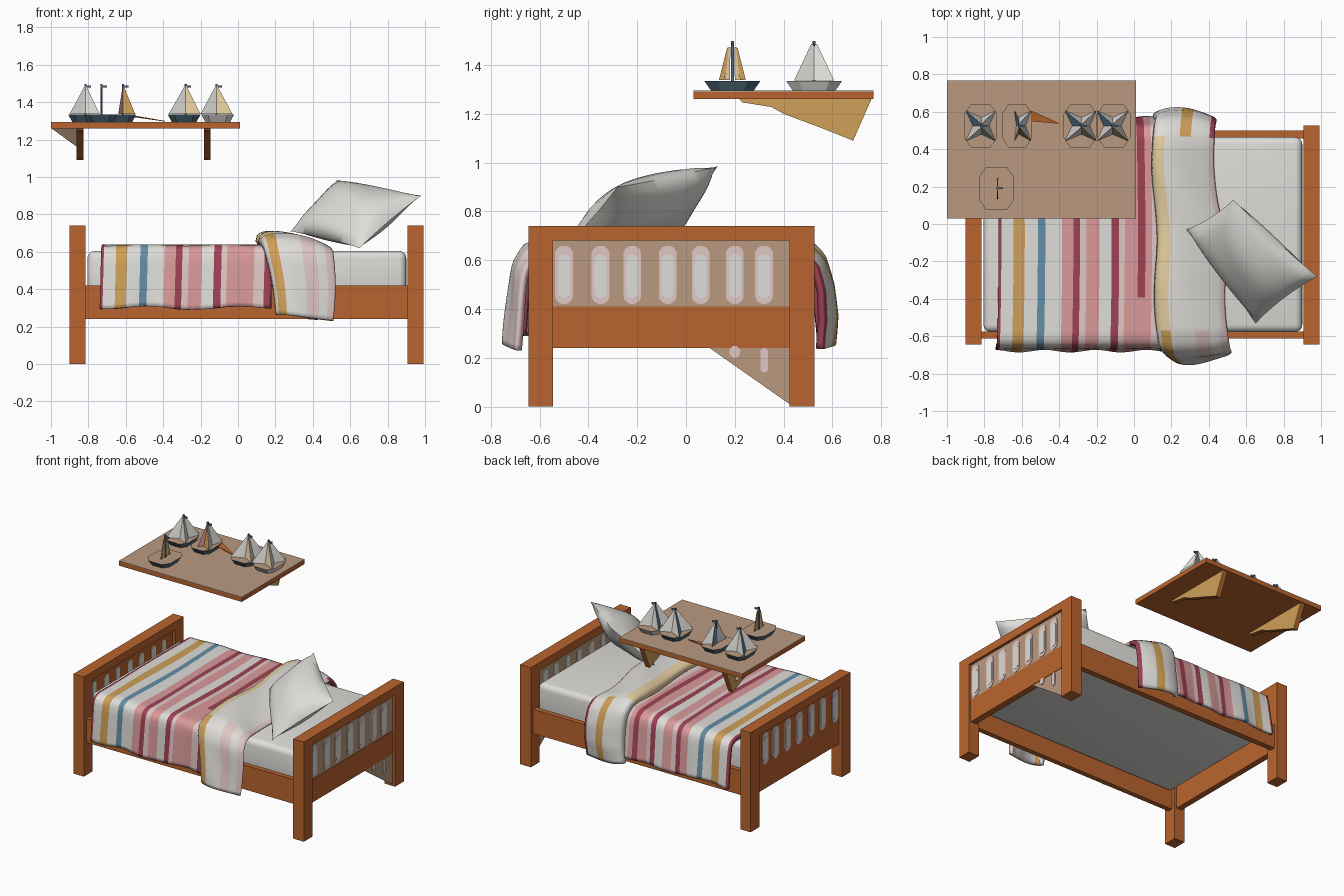
import bpy, bmesh, math
from mathutils import Vector as V

if "Cube" in bpy.data.objects:
    bpy.data.objects.remove(bpy.data.objects["Cube"])

# ---------- flat colours (sRGB bytes turned into linear) ----------
def mat(name, *rgb):
    m = bpy.data.materials.new(name)
    m.diffuse_color = [((c / 255 + 0.055) / 1.055) ** 2.4 for c in rgb] + [1]
    m.use_nodes = True
    m.node_tree.nodes["Principled BSDF"].inputs["Base Color"].default_value = m.diffuse_color
    return m

ORANGE = mat("orange_wood", 186, 100, 46)
TAN = mat("tan_wood", 186, 154, 128)
WHITE = mat("white_cloth", 224, 222, 217)
PINK = mat("pink", 218, 154, 154)
BLUSH = mat("pale_pink", 224, 200, 198)
RED = mat("dark_red", 158, 66, 84)
MUSTARD = mat("mustard", 207, 160, 88)
BLUE = mat("blue", 100, 142, 166)
SLATE = mat("slate_blue", 80, 106, 122)
CREAM = mat("cream", 228, 206, 160)

# ---------- helpers ----------
def finish(name, bm, mats, smooth=None, fix=True):
    if fix:
        bmesh.ops.recalc_face_normals(bm, faces=bm.faces)
    me = bpy.data.meshes.new(name)
    bm.to_mesh(me)
    bm.free()
    for m in mats:
        me.materials.append(m)
    ob = bpy.data.objects.new(name, me)
    bpy.context.collection.objects.link(ob)
    if smooth:
        bpy.ops.object.select_all(action='DESELECT')
        ob.select_set(True)
        bpy.context.view_layer.objects.active = ob
        bpy.ops.object.shade_smooth_by_angle(angle=math.radians(smooth))
    return ob

def box(name, x0, x1, y0, y1, z0, z1, m):
    bm = bmesh.new()
    bmesh.ops.create_cube(bm, size=1)
    for v in bm.verts:
        v.co = ((x0 + x1) / 2 + v.co.x * (x1 - x0), (y0 + y1) / 2 + v.co.y * (y1 - y0),
                (z0 + z1) / 2 + v.co.z * (z1 - z0))
    return finish(name, bm, [m])

def prism(name, pts, vec, m):
    bm = bmesh.new()
    f = bm.faces.new([bm.verts.new(p) for p in pts])
    r = bmesh.ops.extrude_face_region(bm, geom=[f], use_keep_orig=True)
    bmesh.ops.translate(bm, vec=vec, verts=[v for v in r["geom"] if isinstance(v, bmesh.types.BMVert)])
    return finish(name, bm, [m])

def sheet(name, us, ns, pos, col, thick):
    """Cloth grid: us across the bed length, ns steps over the bed width."""
    mats = [WHITE, PINK, BLUSH, RED, MUSTARD, BLUE, CREAM]
    bm = bmesh.new()
    g = [[bm.verts.new(pos(u, j / ns)) for j in range(ns + 1)] for u in us]
    for i in range(len(us) - 1):
        for j in range(ns):
            f = bm.faces.new((g[i][j], g[i + 1][j], g[i + 1][j + 1], g[i][j + 1]))
            f.material_index = mats.index(col((us[i] + us[i + 1]) / 2, (j + .5) / ns))
    ob = finish(name, bm, mats, 50, fix=False)
    mod = ob.modifiers.new("thickness", 'SOLIDIFY')
    mod.thickness, mod.offset = thick, -1
    return ob

def along(pts, s):
    """Point at share s of a polyline's length."""
    ls = [math.dist(a, b) for a, b in zip(pts, pts[1:])]
    d = s * sum(ls)
    for a, b, l in zip(pts, pts[1:], ls):
        if d <= l + 1e-9:
            return V(a).lerp(V(b), d / l)
        d -= l
    return V(pts[-1])

def pick(bands, u):
    return next((m for end, m in bands if u < end), bands[-1][1])

def slot(name, face, d, y, z, r, h, t, m):
    """Thin upright capsule plate, half width r and half height h."""
    ring = []
    for i in range(16):
        a = 2 * math.pi * (i + .5) / 16
        ring.append((face, y + r * math.cos(a), z + r * math.sin(a) + math.copysign(h - r, math.sin(a))))
    prism(name, ring, (d * t, 0, 0), m)

# ---------- bed frame ----------
for end, x0, x1 in (("foot", -0.90, -0.815), ("head", 0.905, 0.993)):
    for side, y0, y1 in (("front", -0.645, -0.545), ("back", 0.425, 0.527)):
        box(f"{end}_{side}_post", x0, x1, y0, y1, 0, 0.68, ORANGE)
    box(f"{end}_top_bar", x0, x1, -0.645, 0.527, 0.68, 0.74, ORANGE)
    px0, px1 = x0 + 0.025, x1 - 0.02
    box(f"{end}_lower_rail", px0, px1 + 0.004, -0.545, 0.425, 0.24, 0.41, ORANGE)
    box(f"{end}_panel", px0, px1, -0.545, 0.425, 0.41, 0.68, TAN if end == "head" else ORANGE)
    # painted slots: pale pink rim and white centre outside, small white ones inside
    out, d = (px1, 1) if end == "head" else (px0, -1)
    inn = px0 if end == "head" else px1
    for k, y in enumerate((-0.50, -0.35, -0.22, -0.075, 0.06, 0.20, 0.32)):
        slot(f"{end}_slot_rim_{k}", out, d, y, 0.54, 0.037, 0.12, 0.003, BLUSH)
        slot(f"{end}_slot_centre_{k}", out, d, y, 0.535, 0.025, 0.09, 0.005, WHITE)
        slot(f"{end}_slot_inner_{k}", inn, -d, y, 0.54, 0.026, 0.105, 0.003, WHITE)
# loose tan wedge under the headboard rail, with stray slot marks
prism("head_corner_wedge", [(0.965, 0.09, 0.245), (0.965, 0.425, 0.245), (0.965, 0.425, 0.01)], (0.008, 0, 0), TAN)
slot("wedge_mark_short", 0.973, 1, 0.20, 0.225, 0.022, 0.024, 0.006, BLUSH)
slot("wedge_mark_long", 0.973, 1, 0.32, 0.19, 0.016, 0.05, 0.006, BLUSH)
box("front_side_rail", -0.82, 0.91, -0.612, -0.575, 0.24, 0.42, ORANGE)
box("back_side_rail", -0.82, 0.91, 0.458, 0.50, 0.24, 0.42, ORANGE)

# ---------- mattress ----------
mattress = box("mattress", -0.805, 0.90, -0.578, 0.465, 0.36, 0.605, WHITE)
bev = mattress.modifiers.new("soft_edges", 'BEVEL')
bev.width, bev.segments = 0.04, 4
mattress.data.shade_smooth()

# ---------- striped blanket ----------
BANDS = [(-0.725, RED), (-0.66, WHITE), (-0.60, MUSTARD), (-0.53, WHITE), (-0.49, BLUE), (-0.40, WHITE),
         (-0.34, PINK), (-0.305, RED), (-0.27, BLUSH), (-0.20, PINK), (-0.135, WHITE), (-0.095, RED),
         (-0.065, BLUSH), (0.005, PINK), (0.045, RED), (0.08, PINK), (0.135, BLUSH), (0.175, RED)]
COVER = [(-0.680, 0.30), (-0.673, 0.42), (-0.665, 0.55), (-0.655, 0.60), (-0.635, 0.625), (-0.60, 0.636),
         (0.46, 0.636), (0.505, 0.622), (0.53, 0.59), (0.54, 0.54), (0.555, 0.42), (0.57, 0.30)]

def cover_pos(x, s):
    y, z = along(COVER, s)
    hem = max(0, (0.6 - z) / 0.3)
    return (x + 0.016 * math.sin(math.pi * s), y + 0.007 * hem * math.sin(x * 23),
            z + 0.006 * hem * math.sin(x * 11 + 1) + 0.004 * math.sin(x * 15 + y * 6))

def cover_col(x, s):
    return PINK if 0.005 < x < 0.045 and s < 0.32 else pick(BANDS, x)

edges = [-0.74] + [e for e, m in BANDS]
us = sorted(edges + [(a + b) / 2 for a, b in zip(edges, edges[1:])])
sheet("striped_blanket", us, 72, cover_pos, cover_col, 0.028)

# ---------- turned-back fold of the blanket ----------
FOLD = [(-0.705, 0.262), (-0.695, 0.34), (-0.675, 0.48), (-0.66, 0.58), (-0.63, 0.63), (-0.57, 0.65),
        (0.42, 0.65), (0.48, 0.64), (0.525, 0.60), (0.555, 0.50), (0.57, 0.38), (0.565, 0.265)]
XL, XR = [0.20, 0.13, 0.11, 0.11, 0.10, 0.10], [0.51, 0.51, 0.49, 0.45, 0.43, 0.43]

def mix(vals, s):
    k = min(int(s * 5), 4)
    return vals[k] + (vals[k + 1] - vals[k]) * (s * 5 - k)

def fold_pos(t, s):
    p = along(FOLD, s)
    d = (along(FOLD, min(1, s + .03)) - along(FOLD, max(0, s - .03))).normalized()
    puff = 0.062 * math.sin(math.pi * t ** 0.55) ** 0.7 if 0 < t < 1 else 0
    puff *= min(1, 0.7 + s * 2, 0.7 + (1 - s) * 2)
    puff += 0.007 * math.sin(s * 19 + t * 5)
    y, z = p.x - d.y * puff, p.y + d.x * puff
    z -= 0.03 * t
    return mix(XL, s) + (mix(XR, s) - mix(XL, s)) * t + 0.012 * math.sin(s * 16), y, z

def fold_col(t, s):
    if s < 0.24:    # front drop
        return pick([(.06, WHITE), (.2, MUSTARD), (.55, WHITE), (.75, BLUSH), (.88, WHITE), (2, BLUSH)], t)
    if s > 0.78:    # back drop
        return pick([(.45, WHITE), (.62, MUSTARD), (.92, WHITE), (2, RED)], t)
    return pick([(.2, CREAM), (.92, WHITE), (2, BLUSH)], t)

sheet("blanket_fold", [i / 50 for i in range(51)], 80, fold_pos, fold_col, 0.03)

# ---------- pillow stretched between four corners ----------
A, B, C, D = V((0.53, 0.13, 0.985)), V((0.98, -0.28, 0.90)), V((0.65, -0.53, 0.62)), V((0.28, -0.03, 0.71))
up = (A - D).cross(B - A).normalized()
up = up if up.z > 0 else -up
bm = bmesh.new()
N = 20
for sgn, depth in ((1, 0.11), (-1, 0.10)):
    g = []
    for i in range(N + 1):
        for j in range(N + 1):
            a, b = i / N, j / N
            pa, pb = 4 * a * (1 - a), 4 * b * (1 - b)
            # sides pull in slightly between the corners
            u, v = a + (0.5 - a) * 0.04 * pb, b + (0.5 - b) * 0.05 * pa
            p = D.lerp(A, u).lerp(C.lerp(B, u), v)
            crease = 1 + 0.06 * math.sin(a * 9 + b * 4)
            g.append(bm.verts.new(p + up * sgn * depth * (pa * pb) ** 0.55 * crease))
    for i in range(N):
        for j in range(N):
            k = i * (N + 1) + j
            bm.faces.new((g[k], g[k + 1], g[k + N + 2], g[k + N + 1]))
bmesh.ops.remove_doubles(bm, verts=bm.verts, dist=0.0005)
finish("pillow", bm, [WHITE], 60)

# ---------- wall shelf and brackets ----------
box("shelf_board", -1, 0.01, 0.03, 0.768, 1.26, 1.29, ORANGE)
box("shelf_top", -1, 0.01, 0.03, 0.768, 1.29, 1.295, TAN)
CURVE = [(0.22, 1.26), (0.23, 1.247), (0.35, 1.228), (0.40, 1.20), (0.56, 1.14), (0.685, 1.09), (0.76, 1.26)]
for side, x in (("left", -0.86), ("right", -0.18)):
    prism(f"{side}_bracket", [(x, y, z) for y, z in CURVE], (0.03, 0, 0), ORANGE)
    for k, fx in enumerate((x - 0.003, x + 0.03)):
        prism(f"{side}_bracket_face_{k}", [(fx, y, z) for y, z in CURVE], (0.003, 0, 0), MUSTARD)
prism("bracket_wedge", [(-0.995, 0.60, 1.258), (-0.86, 0.66, 1.16), (-0.86, 0.60, 1.258)], (0, 0.004, 0), TAN)
prism("shelf_wedge", [(-0.56, 0.61, 1.325), (-0.56, 0.55, 1.32), (-0.39, 0.535, 1.296)], (0, 0, 0.004), ORANGE)

# ---------- toy sailboats ----------
def boat(k, x, y, mx, w, hull, sails, cloth=()):
    bm = bmesh.new()
    rings = []
    for z, s in ((1.295, 0.76), (1.335, 1.0)):
        rings.append([bm.verts.new((x + s * w * a, y + s * 0.115 * b, z)) for a, b in
                      ((.6, -1), (1, -.55), (1, .55), (.6, 1), (-.6, 1), (-1, .55), (-1, -.55), (-.6, -1))])
    for i in range(8):
        j = (i + 1) % 8
        bm.faces.new((rings[0][i], rings[0][j], rings[1][j], rings[1][i]))
    bm.faces.new(rings[0])
    bm.faces.new(rings[1]).material_index = 1
    finish(f"boat_hull_{k}", bm, [hull, TAN])
    box(f"boat_mast_{k}", mx - .006, mx + .006, y - .006, y + .006, 1.33, 1.498, SLATE)
    box(f"boat_pennant_{k}", mx, mx + .03, y - .004, y + .004, 1.478, 1.49, SLATE)
    if not sails:   # thin fore-and-aft sails: cream near the mast, mustard outside
        for d in (-1, 1):
            for part, a, b, m in (("inner", .010, .030, CREAM), ("outer", .032, .055, MUSTARD)):
                prism(f"boat_{part}_sail_{k}", [(mx - .002, y + d * a, 1.338), (mx - .002, y + d * b, 1.338),
                      (mx - .002, y + d * (a * .3 + .012), 1.47), (mx - .002, y + d * .008, 1.475)], (.004, 0, 0), m)
        return
    # four-cornered sail tent with slightly hollow sides
    x0, x1 = sails
    base = [(x0, -.082), (mx, -.045), (x1, -.082), (mx + (x1 - mx) * .55, 0),
            (x1, .082), (mx, .045), (x0, .082), (mx + (x0 - mx) * .55, 0)]
    bm = bmesh.new()
    vs = [bm.verts.new((a, y + b, 1.337)) for a, b in base]
    top = [bm.verts.new((mx + (a - mx) * .06, y + b * .15, 1.486)) for a, b in base]
    for i in range(8):
        j = (i + 1) % 8
        f = bm.faces.new((vs[i], vs[j], top[j], top[i]))
        f.material_index = {0: 1, 1: 2, 6: 3}.get(i, 0)
    bm.faces.new(vs)
    bm.faces.new(top)
    finish(f"boat_sails_{k}", bm, [WHITE, *cloth, BLUE])

boat(0, -0.82, 0.525, -0.815, 0.088, SLATE, (-0.90, -0.74), (WHITE, WHITE))
boat(1, -0.625, 0.525, -0.615, 0.08, SLATE, (-0.64, -0.55), (PINK, MUSTARD))
boat(2, -0.288, 0.525, -0.28, 0.088, SLATE, (-0.37, -0.20), (WHITE, CREAM))
boat(3, -0.108, 0.525, -0.115, 0.088, WHITE, (-0.20, -0.03), (WHITE, CREAM))
boat(4, -0.735, 0.19, -0.73, 0.092, SLATE, None)
